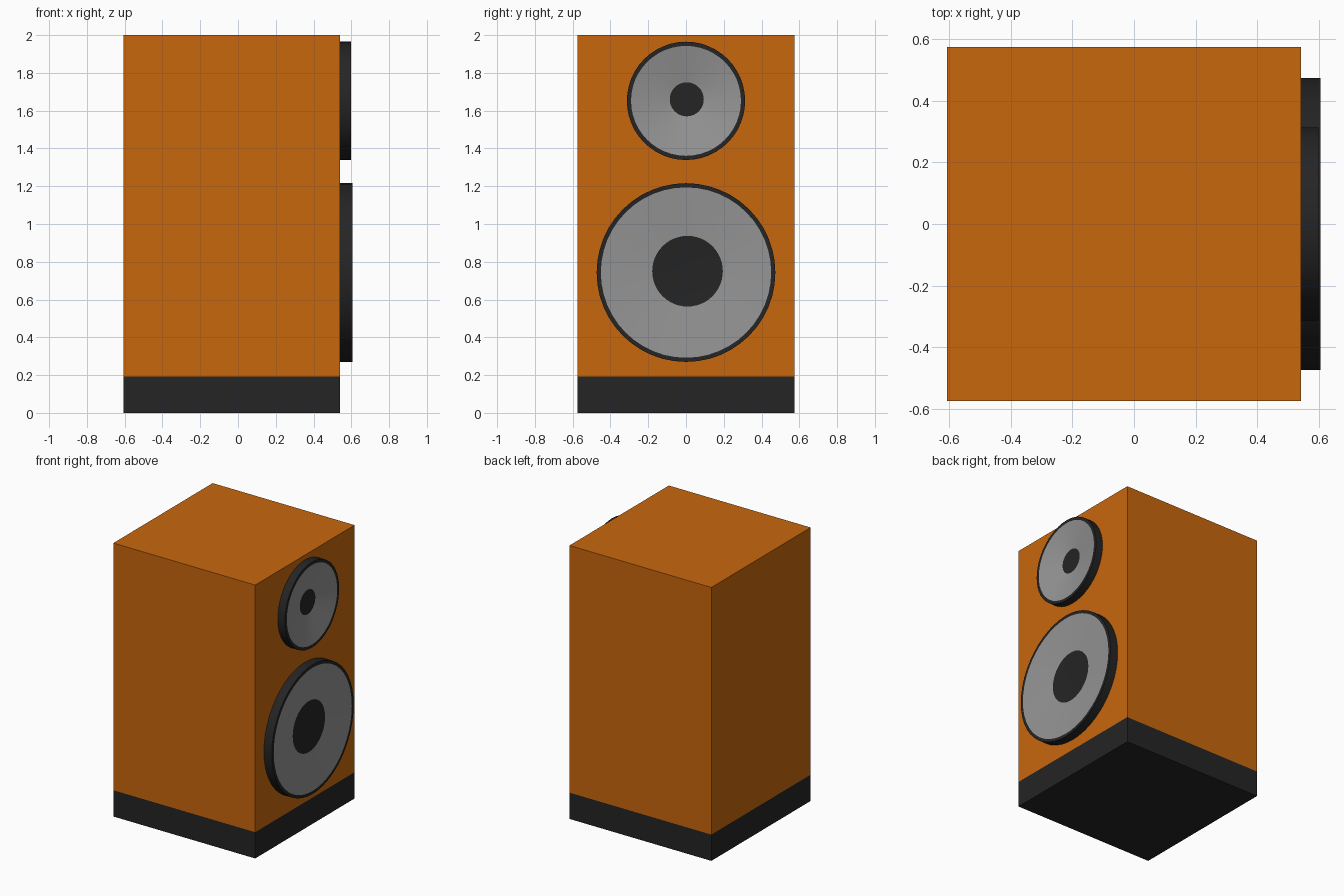
import bpy, bmesh, math

if "Cube" in bpy.data.objects:
    bpy.data.objects.remove(bpy.data.objects["Cube"])


def material(name, rgb):
    m = bpy.data.materials.new(name)
    m.diffuse_color = (*rgb, 1.0)
    m.use_nodes = True
    m.node_tree.nodes["Principled BSDF"].inputs["Base Color"].default_value = m.diffuse_color
    return m


WOOD = material("orange wood", (0.58, 0.135, 0.004))
BLACK = material("soft black", (0.018, 0.018, 0.018))
GREY = material("cone grey", (0.30, 0.30, 0.30))


def add_object(name, bm, mats):
    bmesh.ops.recalc_face_normals(bm, faces=bm.faces)
    me = bpy.data.meshes.new(name)
    bm.to_mesh(me)
    bm.free()
    for m in mats:
        me.materials.append(m)
    ob = bpy.data.objects.new(name, me)
    bpy.context.collection.objects.link(ob)
    return ob


def box(name, lo, hi, mat):
    bm = bmesh.new()
    bmesh.ops.create_cube(bm, size=1)
    for v in bm.verts:
        v.co = [l + (c + 0.5) * (h - l) for c, l, h in zip(v.co, lo, hi)]
    return add_object(name, bm, [mat])


def driver(name, z, radius, front, cap_x, cap_r, cap_shift, segs=48):
    """Round speaker lathed about x: black rim, shallow grey cone, black flat cap."""
    rim_r = radius - 0.022
    # (x, radius, y shift, z shift, material of the band that ends here)
    rings = [(FACE, radius, 0, 0, 0), (front, radius, 0, 0, 0),
             (front, rim_r, 0, 0, 0), (cap_x, cap_r, *cap_shift, 1)]
    bm = bmesh.new()
    prev = None
    for x, r, dy, dz, mi in rings:
        ring = [bm.verts.new((x, dy + r * math.cos(2 * math.pi * i / segs),
                              z + dz + r * math.sin(2 * math.pi * i / segs)))
                for i in range(segs)]
        if prev:
            for i in range(segs):
                j = (i + 1) % segs
                f = bm.faces.new((prev[i], prev[j], ring[j], ring[i]))
                f.material_index = mi
        else:
            bm.faces.new(ring)  # closed back against the cabinet
        prev = ring
    bm.faces.new(prev)  # flat centre cap
    ob = add_object(name, bm, [BLACK, GREY])
    bpy.ops.object.select_all(action='DESELECT')
    ob.select_set(True)
    bpy.context.view_layer.objects.active = ob
    bpy.ops.object.shade_smooth_by_angle(angle=math.radians(9))


BACK, FACE, HALF = -0.607, 0.541, 0.574

# Cabinet and plinth
box("plinth", (BACK, -HALF, 0), (FACE, HALF, 0.192), BLACK)
box("cabinet", (BACK, -HALF, 0.192), (FACE, HALF, 2), WOOD)

# Drivers on the +x face
driver("woofer", 0.743, 0.473, 0.605, 0.568, 0.187, (0.008, 0.007))
driver("tweeter", 1.652, 0.313, 0.599, 0.560, 0.09, (0.004, 0.008))
